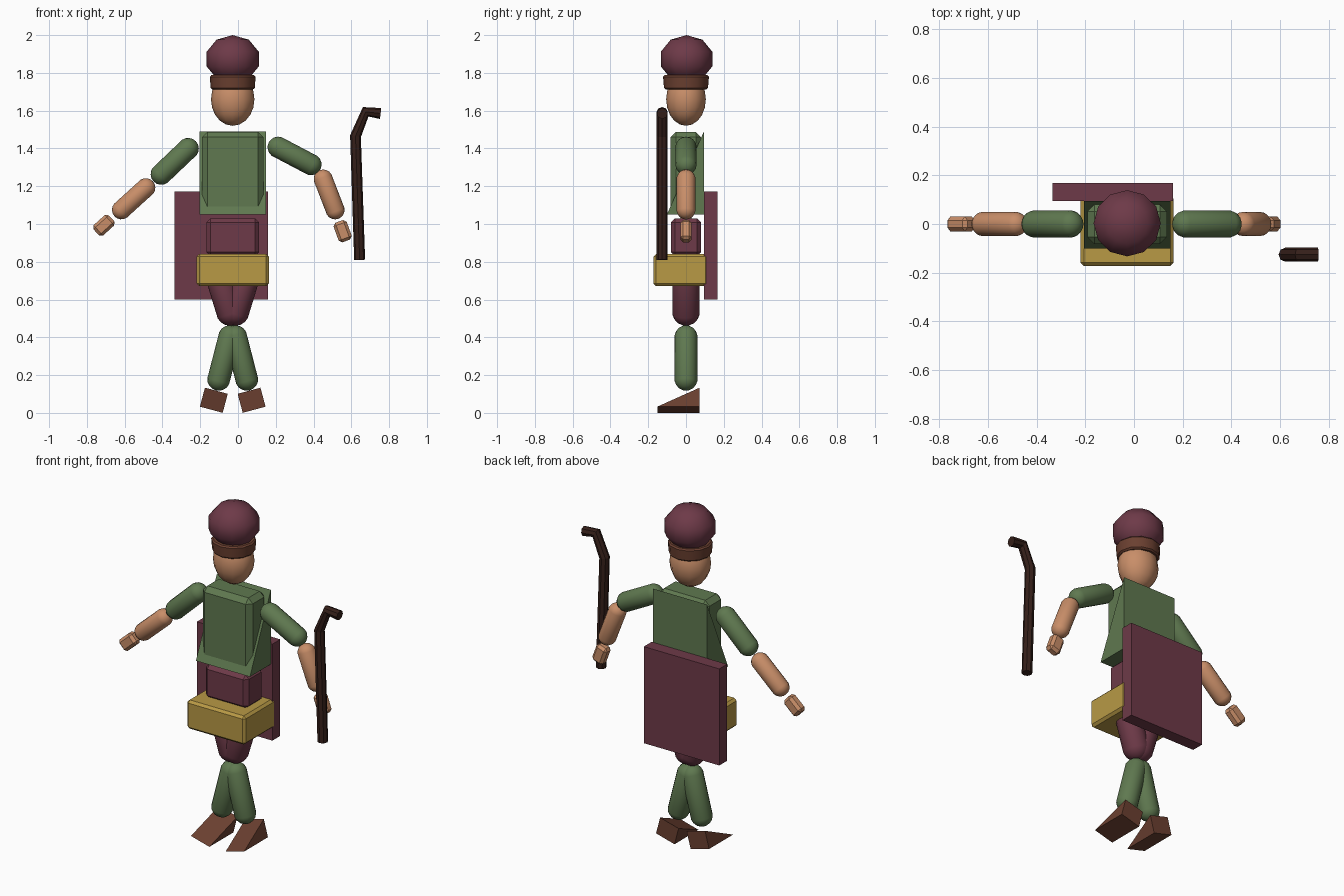
import bpy, bmesh, math
from mathutils import Matrix, Vector

if "Cube" in bpy.data.objects:
    bpy.data.objects.remove(bpy.data.objects["Cube"])

CX = -0.028  # body's plane of symmetry


def material(name, rgb):
    m = bpy.data.materials.new(name)
    m.diffuse_color = (*rgb, 1)
    m.use_nodes = True
    m.node_tree.nodes["Principled BSDF"].inputs["Base Color"].default_value = m.diffuse_color
    return m


PLUM = material("plum", (0.155, 0.042, 0.065))
GREEN = material("green", (0.115, 0.19, 0.08))
SKIN = material("skin", (0.58, 0.27, 0.14))
BROWN = material("brown", (0.147, 0.051, 0.03))
DARK = material("dark_wood", (0.036, 0.014, 0.01))
GOLD = material("gold", (0.48, 0.32, 0.06))


def finish(name, bm, mat, smooth=False, bevel=0):
    bmesh.ops.recalc_face_normals(bm, faces=bm.faces)
    me = bpy.data.meshes.new(name)
    bm.to_mesh(me)
    bm.free()
    ob = bpy.data.objects.new(name, me)
    bpy.context.collection.objects.link(ob)
    me.materials.append(mat)
    for p in me.polygons:
        p.use_smooth = smooth
    if bevel:
        mod = ob.modifiers.new("bevel", 'BEVEL')
        mod.width = bevel
        mod.segments = 1
    return ob


def box(name, mat, center, size, bevel=0, tilt=0):
    bm = bmesh.new()
    bmesh.ops.create_cube(bm, size=1, matrix=Matrix.Translation(center)
                          @ Matrix.Rotation(tilt, 4, 'Y') @ Matrix.Diagonal((*size, 1)))
    return finish(name, bm, mat, bevel=bevel)


def wedge(name, mat, center, size, tilt=0):
    # upright back face, slope falling to the front bottom edge
    bm = bmesh.new()
    rows = [[bm.verts.new((x, y, z)) for y, z in ((0.5, 0.5), (0.5, -0.5), (-0.5, -0.5))]
            for x in (-0.5, 0.5)]
    bm.faces.new(rows[0])
    bm.faces.new(rows[1])
    for i in range(3):
        j = (i + 1) % 3
        bm.faces.new((rows[0][i], rows[0][j], rows[1][j], rows[1][i]))
    bm.transform(Matrix.Translation(center) @ Matrix.Rotation(tilt, 4, 'Y')
                 @ Matrix.Diagonal((*size, 1)))
    return finish(name, bm, mat)


def ball(name, mat, center, radii, segs, rings):
    bm = bmesh.new()
    bmesh.ops.create_uvsphere(bm, u_segments=segs, v_segments=rings, radius=1,
                              matrix=Matrix.Translation(center) @ Matrix.Diagonal((*radii, 1)))
    return finish(name, bm, mat, smooth=True)


def capsule(name, mat, a, b, r):
    # sphere split at its middle band and stretched between a and b
    a, b = Vector((a[0], 0, a[1])), Vector((b[0], 0, b[1]))
    bm = bmesh.new()
    bmesh.ops.create_uvsphere(bm, u_segments=16, v_segments=9, radius=r * 1.01)
    half = (b - a).length / 2
    for v in bm.verts:
        v.co.z += half if v.co.z > 0 else -half
    rot = (b - a).to_track_quat('Z', 'Y').to_matrix().to_4x4()
    bm.transform(Matrix.Translation((a + b) / 2) @ rot)
    return finish(name, bm, mat, smooth=True)


# head and hat
ball("head", SKIN, (CX, 0, 1.66), (0.115, 0.105, 0.14), 12, 10)
ball("hat", PLUM, (CX, 0.003, 1.873), (0.145, 0.143, 0.127), 12, 5)
bm = bmesh.new()
bmesh.ops.create_cone(bm, cap_ends=True, segments=12, radius1=0.116, radius2=0.122,
                      depth=0.075, matrix=Matrix.Translation((CX, 0, 1.75)))
brim = finish("hat_band", bm, BROWN, bevel=0.008)
bpy.context.view_layer.objects.active = brim
brim.select_set(True)
bpy.ops.object.shade_smooth_by_angle(angle=math.radians(40))

# torso, tunic, belly, belt pouch, cape
box("torso", GREEN, (CX, -0.001, 1.27), (0.325, 0.162, 0.436), bevel=0.028)
wedge("tunic", GREEN, (CX, -0.003, 1.27), (0.354, 0.196, 0.44))
box("belly", PLUM, (CX, 0, 0.93), (0.28, 0.16, 0.2), bevel=0.022)
box("belt", GOLD, (CX, -0.028, 0.756), (0.382, 0.29, 0.17), bevel=0.014)
box("cape", PLUM, (-0.088, 0.131, 0.886), (0.495, 0.073, 0.572))

# legs and shoes
for side, s in (("left", -1), ("right", 1)):
    capsule(side + "_thigh", PLUM, (CX + s * 0.08, 0.75), (CX + s * 0.014, 0.535), 0.073)
    capsule(side + "_shin", GREEN, (CX + s * 0.016, 0.403), (CX + s * 0.074, 0.178), 0.06)
    wedge(side + "_shoe", BROWN, (CX + s * 0.1, -0.04, 0.067), (0.125, 0.224, 0.104),
          tilt=-s * math.radians(15))

# arms: upper, forearm and hand for each side
ARMS = {
    "left": ((-0.264, 1.399), (-0.406, 1.264), (-0.488, 1.192), (-0.617, 1.075),
             (-0.71, 0.993), 48),
    "right": ((0.213, 1.406), (0.386, 1.315), (0.451, 1.238), (0.514, 1.075),
              (0.554, 0.962), -20),
}
for side, (a, b, c, d, h, ang) in ARMS.items():
    capsule(side + "_upper_arm", GREEN, a, b, 0.056)
    capsule(side + "_forearm", SKIN, c, d, 0.05)
    box(side + "_hand", SKIN, (h[0], 0, h[1]), (0.074, 0.06, 0.11), bevel=0.015,
        tilt=math.radians(ang))

# walking stick with bent handle
cu = bpy.data.curves.new("walking_stick", 'CURVE')
cu.dimensions = '3D'
cu.bevel_depth = 0.029
cu.bevel_resolution = 2
cu.use_fill_caps = True
path = [(0.644, 0.81), (0.622, 1.465), (0.676, 1.594), (0.755, 1.585)]
sp = cu.splines.new('POLY')
sp.points.add(len(path) - 1)
for p, (x, z) in zip(sp.points, path):
    p.co = (x, -0.126, z, 1)
sp.use_smooth = False
cu.materials.append(DARK)
bpy.context.collection.objects.link(bpy.data.objects.new("walking_stick", cu))
